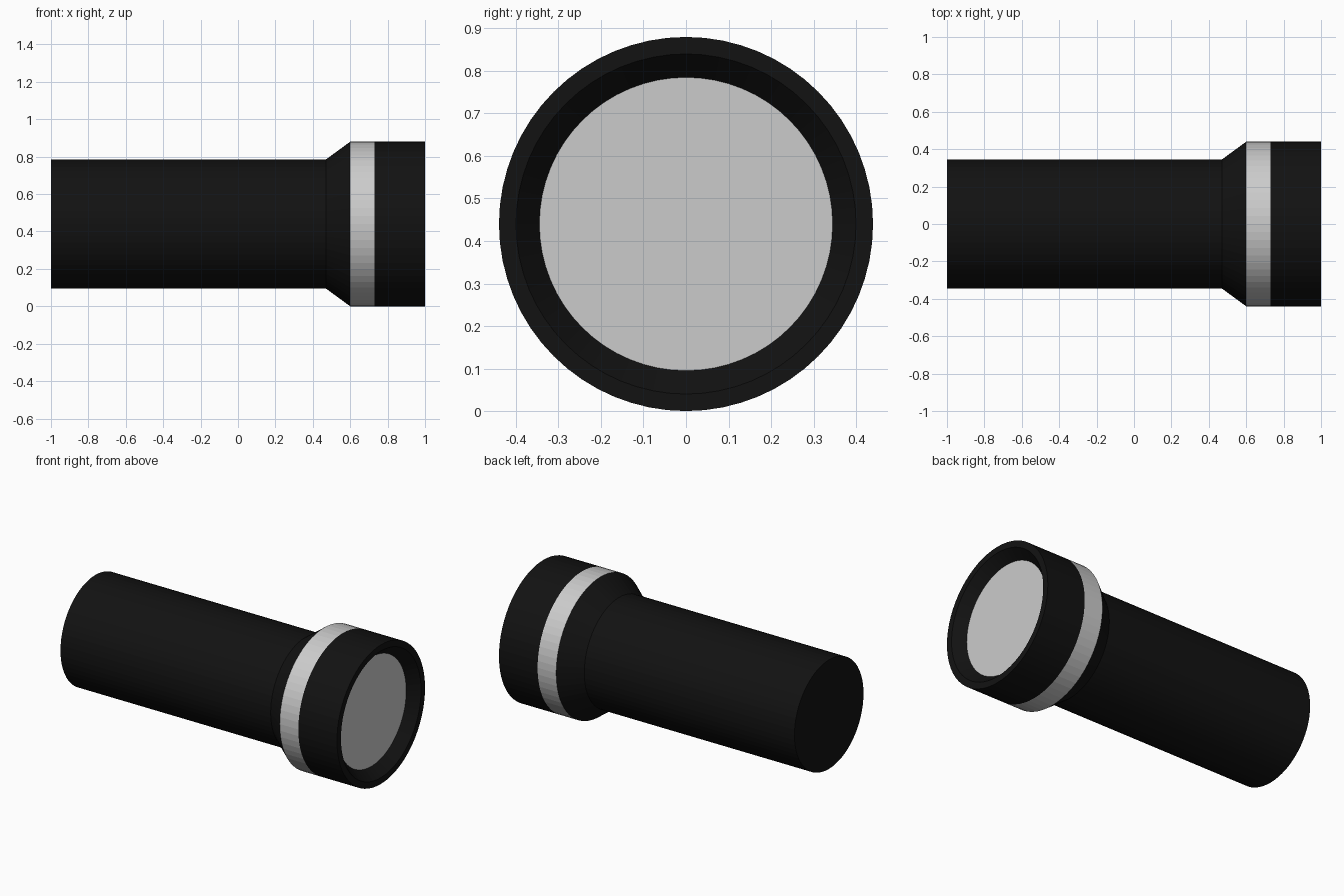
import bpy, bmesh, math

if "Cube" in bpy.data.objects:
    bpy.data.objects.remove(bpy.data.objects["Cube"])

SIDES = 64
AXIS_Z = 0.44

black = bpy.data.materials.new("black")
black.diffuse_color = (0.006, 0.006, 0.006, 1)
black.use_nodes = True
black.node_tree.nodes["Principled BSDF"].inputs["Base Color"].default_value = black.diffuse_color


def lathe(name, profile, mat=None):
    """Spin (x, radius) points around the torch axis; radius 0 makes a cap centre."""
    bm = bmesh.new()
    rings = []
    for x, r in profile:
        n = SIDES if r > 0 else 1
        rings.append([bm.verts.new((x, r * math.sin(2 * math.pi * i / SIDES),
                                    AXIS_Z + r * math.cos(2 * math.pi * i / SIDES)))
                      for i in range(n)])
    for a, b in zip(rings, rings[1:]):
        for i in range(SIDES):
            j = (i + 1) % SIDES
            quad = [a[i % len(a)], a[j % len(a)], b[j % len(b)], b[i % len(b)]]
            bm.faces.new(list(dict.fromkeys(quad)))
    bmesh.ops.recalc_face_normals(bm, faces=bm.faces)
    mesh = bpy.data.meshes.new(name)
    bm.to_mesh(mesh)
    bm.free()
    obj = bpy.data.objects.new(name, mesh)
    bpy.context.collection.objects.link(obj)
    if mat:
        mesh.materials.append(mat)
    return obj


# Handle with closed tail and flared neck
lathe("handle", [(-1, 0), (-1, 0.345), (0.47, 0.345), (0.60, 0.44)], black)

# Bare metal band
lathe("metal_band", [(0.60, 0.44), (0.73, 0.44)])

# Head with the recessed inner lip
lathe("head", [(0.73, 0.44), (1, 0.44), (1, 0.40), (0.935, 0.345)], black)

# Flat lens, facing +x
lens = lathe("lens", [(0.935, 0.345), (0.935, 0)])
if lens.data.polygons[0].normal.x < 0:
    lens.data.flip_normals()
